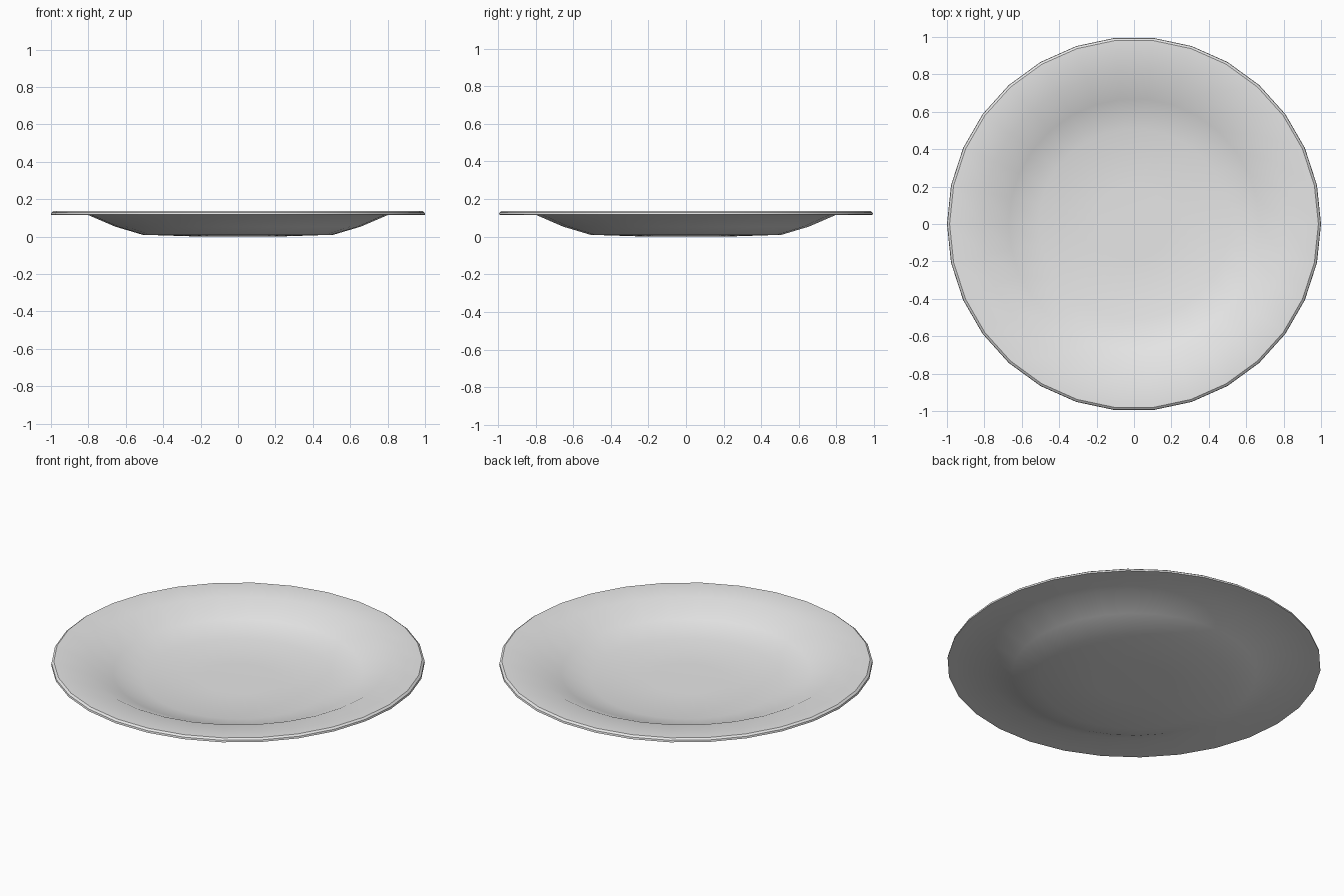
import bpy
import bmesh
import math
from mathutils import Vector

cube = bpy.data.objects.get("Cube")
if cube:
    bpy.data.objects.remove(cube, do_unlink=True)

SIDES = 30

# Single grey glaze
glaze = bpy.data.materials.new("grey_glaze")
glaze.use_nodes = True
colour = (0.8, 0.8, 0.8, 1)
glaze.diffuse_color = colour
glaze.node_tree.nodes["Principled BSDF"].inputs["Base Color"].default_value = colour

# Cross-section (radius, height): underside, rim edge, then inner face
underside = [(0, 0), (0.2, 0), (0.51, 0.01), (0.655, 0.053), (0.8, 0.115)]
rim = [(0.97, 0.115), (1, 0.117), (0.998, 0.128), (0.986, 0.137)]
inside = [(0.815, 0.135), (0.67, 0.067), (0.51, 0.027), (0.2, 0.022), (0, 0.022)]


def lathe(name, profile, material):
    bm = bmesh.new()
    verts = [bm.verts.new(Vector((r, 0, z))) for r, z in profile]
    edges = [bm.edges.new(pair) for pair in zip(verts, verts[1:])]
    bmesh.ops.spin(bm, geom=verts + edges, cent=(0, 0, 0), axis=(0, 0, 1),
                   angle=math.tau, steps=SIDES, use_merge=True)
    bmesh.ops.remove_doubles(bm, verts=bm.verts, dist=0.0005)
    bmesh.ops.recalc_face_normals(bm, faces=bm.faces)
    mesh = bpy.data.meshes.new(name)
    bm.to_mesh(mesh)
    bm.free()
    mesh.materials.append(material)
    obj = bpy.data.objects.new(name, mesh)
    bpy.context.collection.objects.link(obj)
    return obj


# Shallow dish, smooth bowl with crisp rim
plate = lathe("plate", underside + rim + inside, glaze)
bpy.ops.object.select_all(action="DESELECT")
plate.select_set(True)
bpy.context.view_layer.objects.active = plate
bpy.ops.object.shade_smooth_by_angle(angle=math.radians(35))
